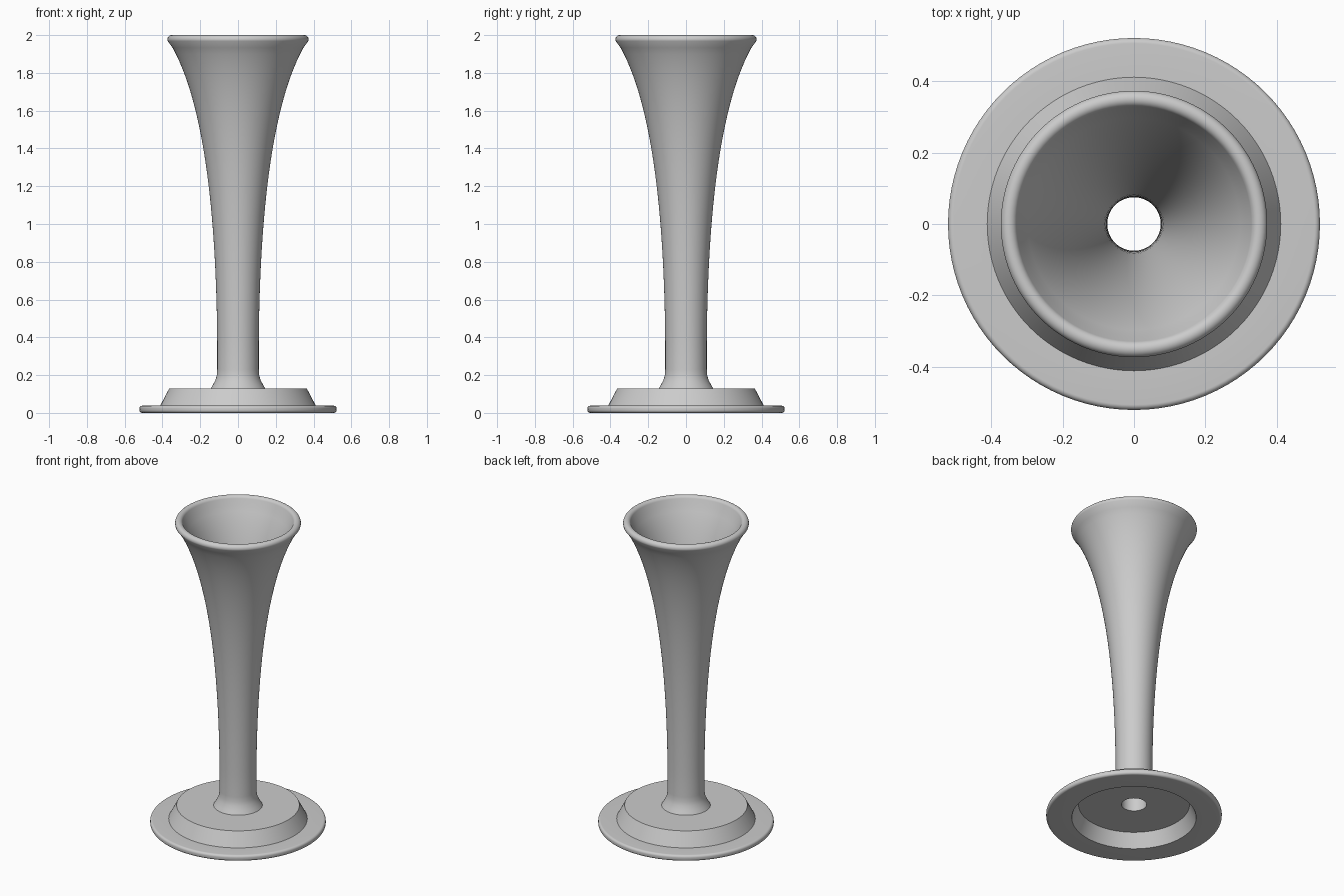
import bpy
import bmesh
import math
from mathutils import Vector
from mathutils.geometry import interpolate_bezier

SIDES = 96

default = bpy.data.objects.get("Cube")
if default:
    bpy.data.objects.remove(default, do_unlink=True)

GREY = (0.6, 0.6, 0.6, 1)
metal = bpy.data.materials.new("plain grey")
metal.use_nodes = True
metal.diffuse_color = GREY
metal.node_tree.nodes["Principled BSDF"].inputs["Base Color"].default_value = GREY


def lathe(name, profile):
    """Revolve a closed (radius, height) profile around the z axis."""
    bm = bmesh.new()
    rings = []
    for i in range(SIDES):
        a = math.tau * i / SIDES
        rings.append([bm.verts.new((r * math.cos(a), r * math.sin(a), z))
                      for r, z in profile])
    n = len(profile)
    for i, ring in enumerate(rings):
        after = rings[(i + 1) % SIDES]
        for j in range(n):
            k = (j + 1) % n
            bm.faces.new((ring[j], after[j], after[k], ring[k]))
    bmesh.ops.recalc_face_normals(bm, faces=bm.faces)
    mesh = bpy.data.meshes.new(name)
    bm.to_mesh(mesh)
    bm.free()
    mesh.materials.append(metal)
    obj = bpy.data.objects.new(name, mesh)
    bpy.context.collection.objects.link(obj)
    bpy.ops.object.select_all(action='DESELECT')
    obj.select_set(True)
    bpy.context.view_layer.objects.active = obj
    bpy.ops.object.shade_smooth_by_angle(angle=math.radians(30))
    return obj


def arc(r, z, radius, start, end, steps=8):
    """Points on a circular arc, angles in degrees."""
    angles = [math.radians(start + (end - start) * i / steps) for i in range(steps + 1)]
    return [(r + radius * math.cos(a), z + radius * math.sin(a)) for a in angles]


# Flared horn: outer curve, rolled lip, then the inner wall offset inwards
WALL = 0.035
curve = interpolate_bezier(Vector((0.11, 0.38)), Vector((0.115, 1.0)),
                           Vector((0.17, 1.65)), Vector((0.365, 1.965)), 32)
outer = [(p.x, p.y) for p in curve]
inner = []
for i, p in enumerate(curve):
    t = (curve[min(i + 1, len(curve) - 1)] - curve[max(i - 1, 0)]).normalized()
    inner.append((p.x - WALL * t.y, p.y + WALL * t.x))
lip = arc(0.351, 1.977, 0.023, -20, 160, 14)
foot = [(0.075, 0.1), (0.145, 0.128), (0.132, 0.15), (0.119, 0.175), (0.112, 0.2), (0.11, 0.23)]
lathe("flared_horn", foot + outer[:-1] + lip + inner[-2::-1])

# Stepped base: thin rounded flange with a raised hollow plinth
rim = arc(0.507, 0.015, 0.015, -90, 0) + arc(0.507, 0.023, 0.015, 0, 90)
lathe("stepped_base", [(0.075, 0.09), (0.33, 0.09), (0.37, 0.0)] + rim
      + [(0.412, 0.038), (0.365, 0.128), (0.075, 0.128)])
